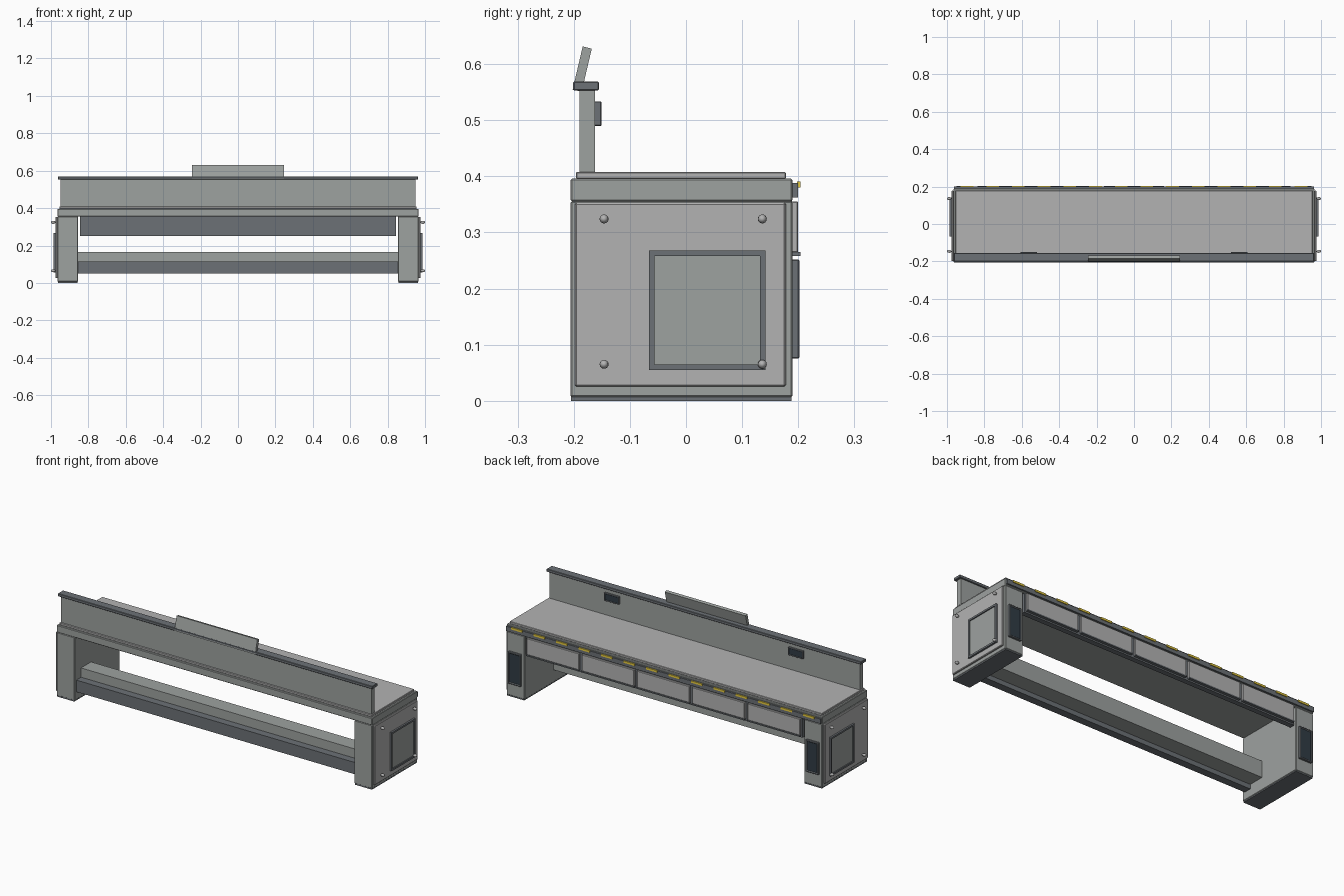
import bpy, bmesh
from math import atan2
from mathutils import Vector

if "Cube" in bpy.data.objects:
    bpy.data.objects.remove(bpy.data.objects["Cube"])


def mat(name, r, g, b):
    m = bpy.data.materials.new(name)
    m.diffuse_color = (r, g, b, 1)
    m.use_nodes = True
    m.node_tree.nodes["Principled BSDF"].inputs["Base Color"].default_value = m.diffuse_color
    return m


BODY = mat("body_grey", 0.34, 0.36, 0.35)
LIGHT = mat("light_grey", 0.45, 0.45, 0.45)
DARK = mat("dark_grey", 0.15, 0.165, 0.18)
SCREEN = mat("dark_screen", 0.03, 0.045, 0.06)
YELLOW = mat("hazard_yellow", 0.8, 0.6, 0.05)


def link(name, bm, *mats):
    me = bpy.data.meshes.new(name)
    bm.to_mesh(me)
    bm.free()
    ob = bpy.data.objects.new(name, me)
    for m in mats:
        me.materials.append(m)
    bpy.context.collection.objects.link(ob)
    return ob


def box(name, x, y, z, material, bevel=0, face=None, rim=0.01, depth=0.005, inner=None):
    """Box from (min, max) ranges; the face pointing along `face` may be inset and sunk."""
    bm = bmesh.new()
    bmesh.ops.create_cube(bm, size=1)
    for v in bm.verts:
        v.co = [r[0] + (c + 0.5) * (r[1] - r[0]) for c, r in zip(v.co, (x, y, z))]
    if face:
        bm.normal_update()
        f = max(bm.faces, key=lambda q: q.normal.dot(Vector(face)))
        bmesh.ops.inset_region(bm, faces=[f], thickness=rim)
        edge_faces = bmesh.ops.extrude_face_region(bm, geom=[f])["geom"]
        top = [g for g in edge_faces if isinstance(g, bmesh.types.BMFace)][0]
        for v in top.verts:
            v.co -= Vector(face) * depth
        top.material_index = 1
        if f.is_valid:
            bmesh.ops.delete(bm, geom=[f], context='FACES_ONLY')
        bmesh.ops.recalc_face_normals(bm, faces=bm.faces)
    ob = link(name, bm, material, inner or material)
    if bevel:
        b = ob.modifiers.new("bevel", 'BEVEL')
        b.width, b.segments = bevel, 1
    return ob


def sided(s, a, b):
    return (a, b) if s > 0 else (-b, -a)


# Pedestals with side covers, hatches, bolts and rear displays
for s, tag in ((1, "right"), (-1, "left")):
    box(tag + "_pedestal", sided(s, .855, .965), (-.206, .19), (.006, .356), BODY, .003)
    box(tag + "_pedestal_foot", sided(s, .858, .963), (-.205, .188), (0, .008), DARK)
    box(tag + "_side_cover", sided(s, .964, .976), (-.198, .178), (.025, .353), LIGHT, .003)
    box(tag + "_side_hatch", sided(s, .975, .986), (-.066, .142), (.055, .268), DARK,
        face=(s, 0, 0), rim=.014, depth=.006, inner=BODY)
    box(tag + "_rear_display", sided(s, .872, .95), (.188, .202), (.075, .252), DARK, .002,
        face=(0, 1, 0), rim=.01, depth=.004, inner=SCREEN)
    for y in (-.146, .136):
        for z in (.065, .324):
            bm = bmesh.new()
            bmesh.ops.create_uvsphere(bm, u_segments=12, v_segments=8, radius=.008)
            for v in bm.verts:
                v.co.x *= 1.5
            bolt = link(tag + "_side_bolt", bm, LIGHT)
            bolt.location = (s * .988, y, z)
            bolt.data.polygons.foreach_set("use_smooth", [True] * len(bolt.data.polygons))

# Counter
box("counter_body", (-.965, .965), (-.206, .19), (.355, .396), BODY, .003)
box("counter_top", (-.955, .955), (-.196, .178), (.395, .408), LIGHT, .002)
box("counter_rear_trim", (-.962, .962), (.188, .2), (.362, .388), DARK)

# Hazard dashes along the rear trim
for i in range(14):
    x = -.962 + (i + .5) * 1.924 / 14
    box("hazard_dash", (x - .034, x + .034), (.198, .204), (.38, .391), YELLOW)

# Drawer bank
box("drawer_carcass", (-.846, .846), (.16, .189), (.25, .357), DARK)
for i in range(5):
    x = (i - 2) * .338
    box("drawer_front", (x - .16, x + .16), (.187, .2), (.264, .355), LIGHT, .002)
    box("drawer_pull", (x - .16, x + .16), (.187, .204), (.258, .265), DARK)

# Foot rails between the pedestals
box("foot_rail_front", (-.856, .856), (-.192, -.15), (.05, .115), DARK)
box("foot_rail_rear", (-.856, .856), (-.15, -.062), (.075, .166), BODY)

# Upright front screen with cap and small displays
box("upright_panel", (-.95, .95), (-.19, -.162), (.395, .555), BODY)
box("upright_cap", (-.962, .962), (-.201, -.155), (.553, .569), DARK, .002)
for s in (1, -1):
    box("upright_display", sided(s, .518, .608), (-.164, -.151), (.49, .533), DARK, .004,
        face=(0, 1, 0), rim=.006, depth=.002, inner=SCREEN)

# Tilted blank sign board
sign = box("sign_board", (-.247, .247), (-.0083, .0083), (-.0395, .0395), BODY)
sign.location = (0, -.185, .591)
sign.rotation_euler.x = -atan2(.018, .077)
